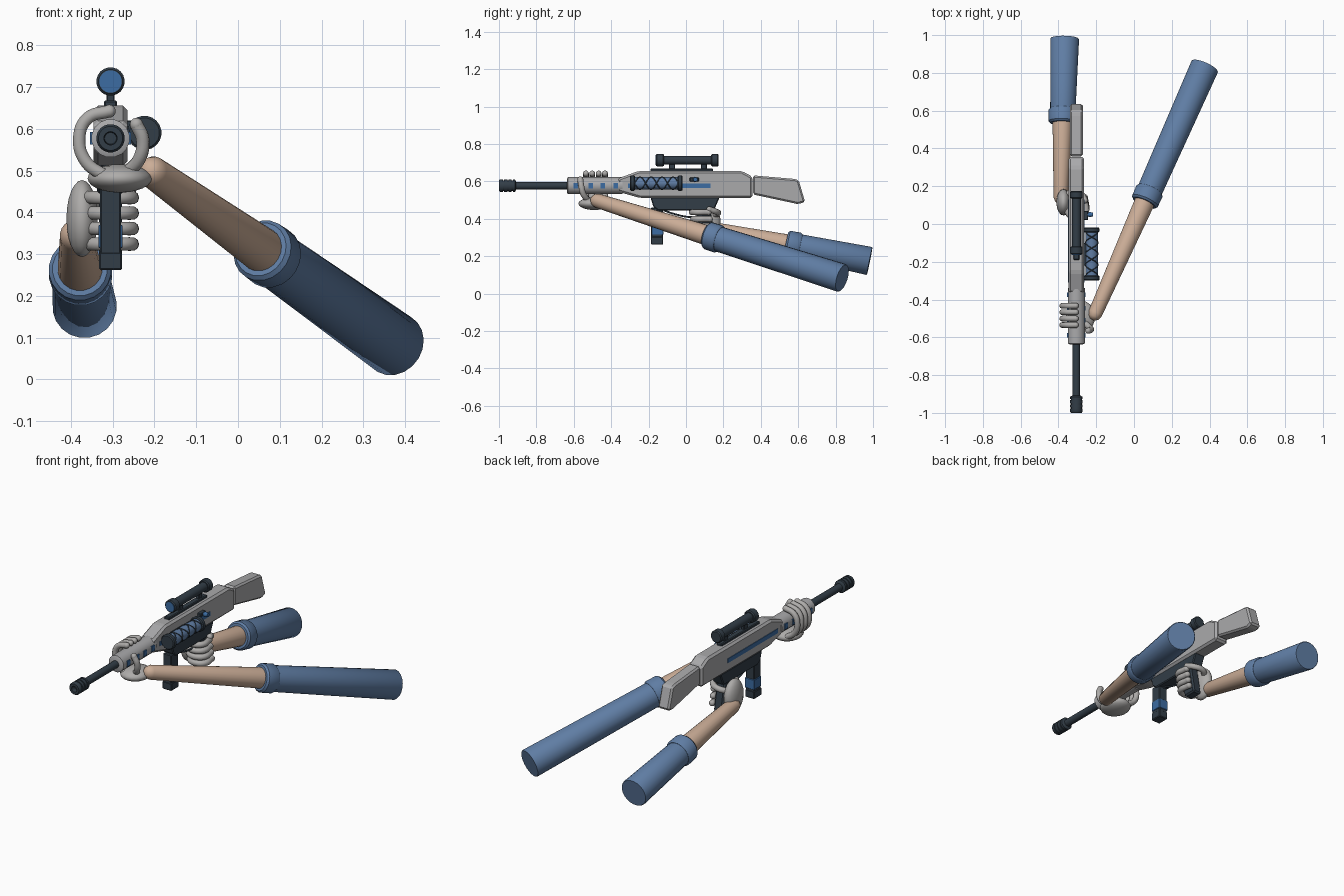
import bpy, bmesh, math
from mathutils import Vector

if "Cube" in bpy.data.objects:
    bpy.data.objects.remove(bpy.data.objects["Cube"])

GX, GZ = -0.305, 0.577   # bore axis


def mat(name, col):
    m = bpy.data.materials.new(name)
    m.diffuse_color = (*col, 1)
    m.use_nodes = True
    m.node_tree.nodes["Principled BSDF"].inputs["Base Color"].default_value = m.diffuse_color
    return m


GREY = mat("gun_grey", (0.40, 0.40, 0.41))
GLOVE = mat("glove_grey", (0.42, 0.41, 0.40))
DARK = mat("dark_slate", (0.032, 0.047, 0.063))
BLUE = mat("accent_blue", (0.045, 0.15, 0.36))
DENIM = mat("sleeve_blue", (0.115, 0.205, 0.37))
SKIN = mat("skin", (0.60, 0.42, 0.31))


def finish(name, bm, m, smooth=True):
    bmesh.ops.recalc_face_normals(bm, faces=bm.faces)
    me = bpy.data.meshes.new(name)
    bm.to_mesh(me)
    bm.free()
    ob = bpy.data.objects.new(name, me)
    bpy.context.collection.objects.link(ob)
    me.materials.append(m)
    if smooth:
        bpy.ops.object.select_all(action='DESELECT')
        ob.select_set(True)
        bpy.context.view_layer.objects.active = ob
        bpy.ops.object.shade_smooth_by_angle(angle=math.radians(40))
    return ob


def lathe(name, start, direction, prof, m, n=20):
    """Revolve (distance, radius) pairs around a direction from start."""
    start, d = Vector(start), Vector(direction).normalized()
    u = d.cross(Vector((0, 0, 1))).normalized()
    v = d.cross(u)
    bm = bmesh.new()
    rings = []
    for t, r in prof:
        rings.append([bm.verts.new(start + d * t + (u * math.cos(a) + v * math.sin(a)) * r)
                      for a in (2 * math.pi * (i + 0.5) / n for i in range(n))])
    for a, b in zip(rings, rings[1:]):
        for i in range(n):
            j = (i + 1) % n
            bm.faces.new((a[i], a[j], b[j], b[i]))
    bm.faces.new(rings[0])
    bm.faces.new(rings[-1])
    return finish(name, bm, m)


def along_y(name, x, z, prof, m, n=20):
    return lathe(name, (x, 0, z), (0, 1, 0), prof, m, n)


def slab(name, pts, half, m, bevel=0.008, x=GX):
    """Extrude a (y, z) outline across x."""
    bm = bmesh.new()
    f = bm.faces.new([bm.verts.new((x - half, y, z)) for y, z in pts])
    ext = bmesh.ops.extrude_face_region(bm, geom=[f])
    bmesh.ops.translate(bm, vec=(2 * half, 0, 0),
                        verts=[e for e in ext['geom'] if isinstance(e, bmesh.types.BMVert)])
    if bevel:
        bmesh.ops.bevel(bm, geom=bm.edges[:], offset=bevel, segments=1, affect='EDGES')
    return finish(name, bm, m, False)


def box(name, y0, y1, z0, z1, half, m, bevel=0.004, x=GX):
    return slab(name, [(y0, z0), (y1, z0), (y1, z1), (y0, z1)], half, m, bevel, x)


def ball(name, c, s, m):
    bm = bmesh.new()
    bmesh.ops.create_uvsphere(bm, u_segments=18, v_segments=12, radius=1)
    for v in bm.verts:
        v.co = Vector((v.co.x * s[0] + c[0], v.co.y * s[1] + c[1], v.co.z * s[2] + c[2]))
    return finish(name, bm, m)


def tube(name, pts, r, m, tips=True):
    """Smooth round tube through points, with rounded tips."""
    cu = bpy.data.curves.new(name, 'CURVE')
    cu.dimensions = '3D'
    cu.bevel_depth, cu.bevel_resolution, cu.resolution_u = r, 3, 6
    cu.use_fill_caps = True
    sp = cu.splines.new('BEZIER')
    sp.bezier_points.add(len(pts) - 1)
    for bp, p in zip(sp.bezier_points, pts):
        bp.co = p
        bp.handle_left_type = bp.handle_right_type = 'AUTO'
    cu.materials.append(m)
    ob = bpy.data.objects.new(name, cu)
    bpy.context.collection.objects.link(ob)
    if tips:
        ball(name + "_tip", pts[-1], (r, r, r), m)
        ball(name + "_root", pts[0], (r, r, r), m)


# barrel and grooved muzzle
along_y("barrel", GX, GZ, [(-0.93, 0.020), (-0.60, 0.020)], DARK)
muzzle = [(-0.975, 0.014), (-1.0, 0.016), (-1.0, 0.029), (-0.993, 0.034)]
for y in (-0.975, -0.952, -0.929):
    muzzle += [(y - 0.003, 0.034), (y - 0.003, 0.029), (y + 0.003, 0.029), (y + 0.003, 0.034)]
along_y("muzzle", GX, GZ, muzzle + [(-0.915, 0.034), (-0.908, 0.022)], DARK)

# handguard with blue vents
along_y("handguard", GX, GZ, [(-0.637, 0.036), (-0.632, 0.046), (-0.34, 0.046)], GREY, 16)
for i, y in enumerate((-0.59, -0.51, -0.445, -0.375)):
    for s in (-1, 1):
        box(f"vent_{i}", y - 0.012, y + 0.012, 0.562, 0.592, 0.004, BLUE, 0, GX + s * 0.045)

# receiver, stock, side stripes
slab("receiver", [(-0.365, 0.545), (-0.25, 0.512), (0.355, 0.512), (0.355, 0.625), (0.30, 0.655),
                  (-0.255, 0.655), (-0.365, 0.615)], 0.041, GREY, 0.011)
slab("stock", [(0.358, 0.53), (0.60, 0.478), (0.637, 0.49), (0.602, 0.607), (0.58, 0.613),
               (0.358, 0.632)], 0.034, GREY, 0.009)
for s in (-1, 1):
    box("side_stripe", -0.31, 0.13, 0.564, 0.588, 0.004, BLUE, 0, GX + s * 0.040)

# trigger housing, guard, grip
slab("trigger_housing", [(-0.19, 0.515), (-0.175, 0.465), (-0.15, 0.445), (0.15, 0.445),
                         (0.18, 0.515)], 0.032, DARK, 0.005)
tube("trigger_guard", [(GX, -0.12, 0.445), (GX, -0.06, 0.425), (GX, 0.01, 0.41), (GX, 0.07, 0.41)],
     0.005, DARK, False)
slab("grip", [(0.05, 0.45), (0.13, 0.45), (0.16, 0.29), (0.08, 0.29)], 0.027, DARK)

# magazine with blue band
box("magazine", -0.186, -0.124, 0.27, 0.46, 0.025, DARK)
box("magazine_foot", -0.188, -0.122, 0.262, 0.305, 0.028, DARK)
box("magazine_band", -0.183, -0.120, 0.315, 0.37, 0.029, BLUE, 0.002)

# scope on rail
box("rail", -0.19, 0.145, 0.65, 0.668, 0.016, DARK)
for y in (-0.075, 0.095):
    box("scope_mount", y - 0.016, y + 0.016, 0.66, 0.70, 0.010, DARK, 0.003)
along_y("scope_tube", GX, 0.713, [(-0.155, 0.024), (0.17, 0.024)], DARK)
for a, b in ((-0.16, -0.118), (0.135, 0.174)):
    along_y("scope_bell", GX, 0.713, [(a, 0.029), (a + 0.005, 0.034), (b - 0.005, 0.034),
                                      (b, 0.029)], DARK)
along_y("scope_front_lens", GX, 0.713, [(-0.163, 0.027), (-0.155, 0.027)], BLUE)

# side canister with a criss-cross cage
CX, CZ = -0.224, 0.59
along_y("canister_core", CX, CZ, [(-0.29, 0.033), (-0.03, 0.033)], DENIM)
for a, b in ((-0.30, -0.272), (-0.045, -0.018)):
    along_y("canister_cap", CX, CZ, [(a, 0.036), (a + 0.005, 0.041), (b - 0.005, 0.041),
                                     (b, 0.036)], DARK)
for s in (-1, 1):
    for ph in (0, math.pi):
        tube("canister_cage", [(CX + 0.033 * math.cos(ph + s * k * math.pi / 4),
                                -0.275 + k * 0.235 / 16,
                                CZ + 0.033 * math.sin(ph + s * k * math.pi / 4))
                               for k in range(17)], 0.003, DARK, False)
box("canister_bracket", -0.22, -0.10, 0.575, 0.605, 0.02, DARK, 0.003, -0.26)

# charging handle
box("handle_base", 0.02, 0.07, 0.60, 0.62, 0.012, DARK, 0.003, -0.255)
lathe("handle_knob", (-0.25, 0.05, 0.61), (1, 0, 0), [(0, 0.008), (0.015, 0.014), (0.032, 0.011)],
      BLUE, 12)


# arms: tapered forearm, rolled cuff, sleeve
def arm(name, wrist, end, f):
    w, e = Vector(wrist), Vector(end)
    d, L = e - w, (e - w).length
    c = L * f
    lathe(name + "_forearm", w, d, [(-0.034, 0.014), (-0.022, 0.029), (0, 0.038), (c, 0.055),
                                    (c + 0.03, 0.055)], SKIN)
    lathe(name + "_cuff", w, d, [(c - 0.04, 0.056), (c - 0.04, 0.066), (c - 0.03, 0.075),
                                 (c + 0.028, 0.076), (c + 0.038, 0.069)], DENIM)
    lathe(name + "_sleeve", w, d, [(c - 0.02, 0.066), (c + 0.04, 0.068), (L - 0.004, 0.077),
                                   (L, 0.074)], DENIM)


arm("front_arm", (-0.206, -0.475, 0.497), (0.375, 0.835, 0.083), 0.475)
arm("rear_arm", (-0.388, 0.14, 0.345), (-0.367, 0.982, 0.174), 0.515)

# front hand: palm under handguard, fingers wrapping the left, thumb on the right
ball("front_palm", (-0.283, -0.49, 0.481), (0.078, 0.085, 0.034), GLOVE)
for i in range(4):
    y = -0.535 + i * 0.034
    tube(f"front_finger_{i}", [(-0.315, y, 0.485), (-0.363, y, 0.52), (-0.380, y, 0.575),
                               (-0.360, y, 0.625), (-0.308, y, 0.642)], 0.0155, GLOVE)
tube("front_thumb", [(-0.265, -0.52, 0.495), (-0.235, -0.548, 0.53), (-0.228, -0.56, 0.575),
                     (-0.243, -0.565, 0.61)], 0.016, GLOVE)

# rear hand: palm on the left of the grip, fingers curled round the front
ball("rear_palm", (-0.373, 0.115, 0.385), (0.038, 0.07, 0.092), GLOVE)
for i in range(4):
    z, o = 0.435 - i * 0.037, i * 0.007
    tube(f"rear_finger_{i}", [(-0.36, 0.08 + o, z), (-0.335, 0.042 + o, z), (-0.295, 0.032 + o, z),
                              (-0.258, 0.055 + o, z), (-0.26, 0.12 + o, z)], 0.0165, GLOVE)
tube("rear_thumb", [(-0.36, 0.15, 0.42), (-0.325, 0.172, 0.43), (-0.28, 0.16, 0.438),
                    (-0.26, 0.125, 0.45)], 0.016, GLOVE)
